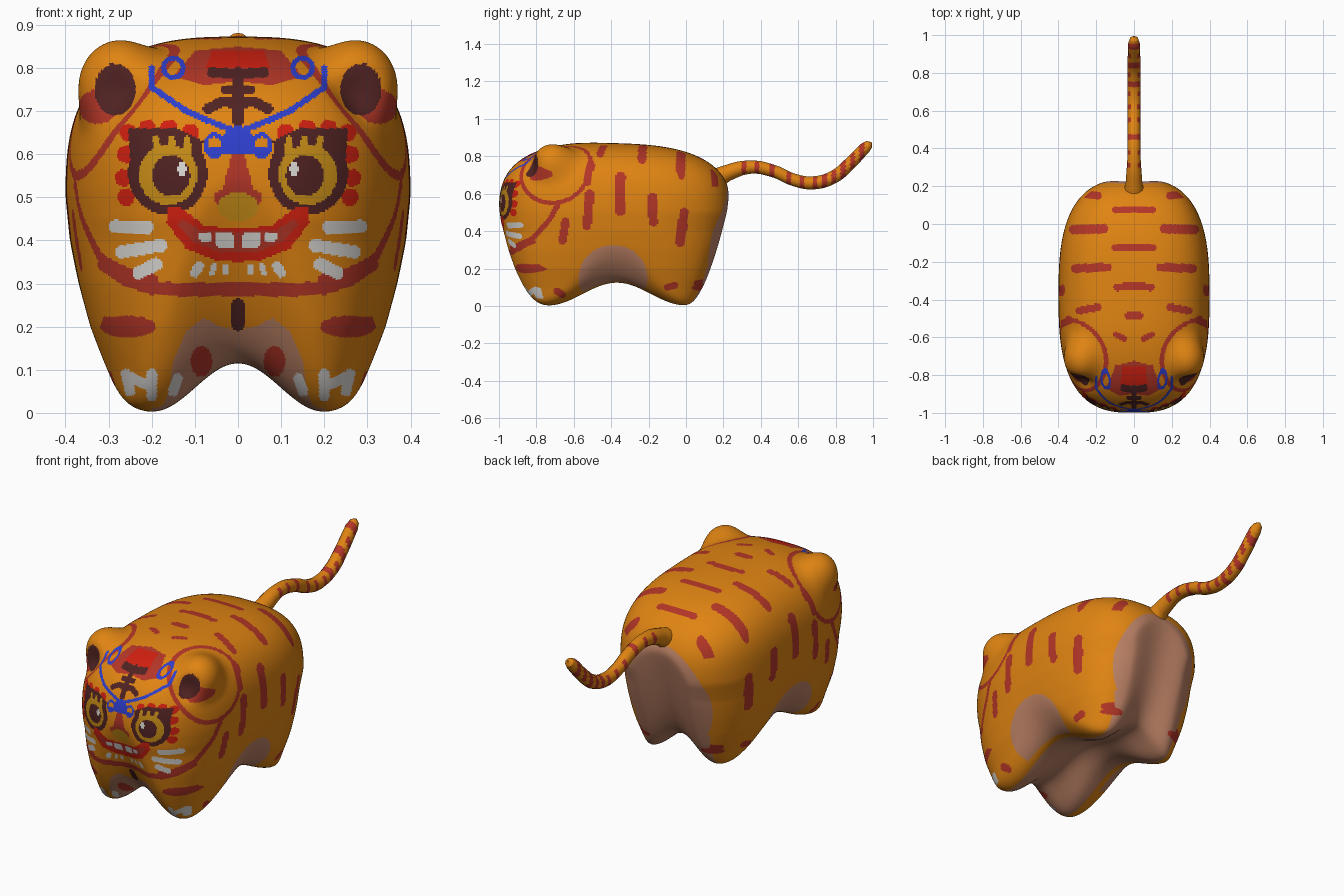
import bpy, bmesh, math
from mathutils import Matrix, Vector

if "Cube" in bpy.data.objects:
    bpy.data.objects.remove(bpy.data.objects["Cube"])

# ---------- colours ----------
COLOURS = dict(orange=(.74, .23, .006), stripe_red=(.45, .036, .02), bright_red=(.63, .014, .005),
               dark_brown=(.08, .016, .016), blue=(.027, .048, .6), white=(.72, .7, .67),
               skin=(.5, .22, .13), gold=(.56, .26, .008))
NAMES = list(COLOURS)
ORANGE, STRIPE, RED, DARK, BLUE, WHITE, SKIN, GOLD = range(len(NAMES))
materials = []
for name, rgb in COLOURS.items():
    mat = bpy.data.materials.new(name)
    mat.use_nodes = True
    mat.diffuse_color = (*rgb, 1)
    bsdf = mat.node_tree.nodes["Principled BSDF"]
    bsdf.inputs["Base Color"].default_value = (*rgb, 1)
    bsdf.inputs["Roughness"].default_value = .6
    materials.append(mat)


# ---------- paint shapes, measured in hundredths ----------
def pairs(values):
    return [(values[i] / 100, values[i + 1] / 100) for i in range(0, len(values), 2)]


def stroke(radius, *values):
    """Round brush stroke along a line of points."""
    pts, limit = pairs(values), (radius / 100) ** 2

    def test(u, v):
        for (ax, ay), (bx, by) in zip(pts, pts[1:]):
            dx, dy = bx - ax, by - ay
            t = ((u - ax) * dx + (v - ay) * dy) / (dx * dx + dy * dy)
            t = min(1, max(0, t))
            if (u - ax - t * dx) ** 2 + (v - ay - t * dy) ** 2 < limit:
                return True
        return False
    return test


def oval(cu, cv, ru, rv, hole=0):
    """Filled ellipse, or a ring when hole is a fraction of the radius."""
    def test(u, v):
        d = ((u * 100 - cu) / ru) ** 2 + ((v * 100 - cv) / rv) ** 2
        return hole * hole <= d < 1
    return test


def patch(*values):
    """Filled polygon."""
    pts = pairs(values)

    def test(u, v):
        inside = False
        for (ax, ay), (bx, by) in zip(pts, pts[1:] + pts[:1]):
            if (ay > v) != (by > v) and u < (bx - ax) * (v - ay) / (by - ay) + ax:
                inside = not inside
        return inside
    return test


# Each set is mirrored left to right; later shapes cover earlier ones
chest = [(SKIN, patch(-1, 0, -1, 19, 4, 20, 8, 22, 12, 19, 15, 12, 16, 5, 18, 0)),
         (STRIPE, oval(8.5, 12, 2.5, 3.6)), (STRIPE, oval(25.5, 20, 6.5, 2.5)),
         (DARK, stroke(1.5, 0, 20.5, 0, 25)),
         (WHITE, stroke(1.3, 20, 4, 20, 9)), (WHITE, stroke(1.2, 25, 5, 26, 9)),
         (WHITE, stroke(1.2, 15, 5, 14, 8)),
         (STRIPE, stroke(1.6, 0, 28.8, 12, 28.5, 20, 29, 26, 31, 31, 34.5))]
ears = [(STRIPE, oval(32.5, 71, 4.5, 4)), (DARK, oval(28.5, 75, 4.8, 6))]
forehead = [(STRIPE, patch(-1, 85, 10, 84, 15, 78, 8, 76, -1, 77)), (RED, patch(-1, 84, 6, 84, 7.5, 80, -1, 80)),
            (DARK, stroke(1.2, 0, 66, 0, 79)), (DARK, stroke(1.2, 0, 78.5, 6, 79)),
            (DARK, stroke(1, 0, 75, 3, 75)), (DARK, stroke(1.2, 0, 72, 4, 72, 7, 70.5)),
            (BLUE, stroke(.7, 20, 80, 20, 75.5, 12, 70, 5, 67, 0, 65)),
            (BLUE, oval(15, 80, 2.8, 2.8, .6)), (BLUE, oval(0, 63.5, 3.5, 3)),
            (BLUE, oval(5.5, 62, 2.5, 3, .65)), (BLUE, stroke(.8, 0, 61, 7, 61))]
eyes = [(RED, oval(u, v, 2, 2)) for u, v in
        ((26, 50), (26.5, 54.5), (26, 60), (25.5, 65), (21, 66), (16, 66), (11, 65))]
eyes += [(DARK, oval(16.3, 55.5, 9.2, 9.5)), (DARK, patch(9, 59, 8, 63, 14, 66, 25.5, 66, 25, 59)),
         (GOLD, oval(16.2, 55.2, 6.8, 7))]
eyes += [(GOLD, stroke(.8, u, 60, u * 1.03, 63.5)) for u in (11.5, 15, 18.5)]
eyes += [(DARK, oval(15.5, 55, 4.4, 4.8)), (WHITE, oval(13, 56.5, 1, 1.7))]
muzzle = [(STRIPE, patch(-1, 60, 1.5, 60, 4, 50, -1, 50)), (STRIPE, oval(4, 50, 1.6, 1.6)),
          (GOLD, oval(0, 47.8, 4.8, 3.3)),
          (RED, patch(-1, 42.5, 8, 43.5, 13, 47.5, 16.5, 47.5, 16.5, 44, 12, 38, 5, 35.3, -1, 35)),
          (STRIPE, patch(-1, 42, 9, 42.5, 13, 45, 14, 43.5, 10, 39.5, 5, 37.5, -1, 37)),
          (WHITE, patch(.9, 41.5, 5, 42, 5, 38.5, .9, 38)), (WHITE, patch(6, 41.5, 9, 42, 9, 40, 6, 39.5))]
whiskers = [(WHITE, stroke(r, *line)) for r, line in
            ((1.5, (21, 43, 28.5, 43.3)), (1.5, (18, 38.8, 27, 37.3)), (1.5, (19, 34.5, 23, 32.5)),
             (1.1, (9, 34, 10, 32.5)), (.7, (5.5, 34, 6, 32.5)), (.6, (3, 34, 3, 32.5)))]
front_paint = chest + ears + forehead + eyes + muzzle + whiskers

side_paint = [(SKIN, oval(-39, 15, 18.5, 17.5)),
              (STRIPE, stroke(1.4, -93, 31, -82, 36, -73, 46, -68, 55))]
side_paint += [(STRIPE, stroke(r, *line)) for r, line in
               ((2.2, (-66, 35, -64.5, 45)), (2.4, (-53, 43, -51.5, 60)), (2.8, (-35, 51, -35, 69)),
                (2.5, (-17.5, 45, -18, 58)), (2.6, (-3, 34, -1, 50)), (2.2, (-53, 66, -51, 76)),
                (1.8, (-87, 20.5, -79, 20.5)), (1.8, (-69, 8, -66, 6)), (1.8, (6, 12, 13, 13)),
                (1.8, (-10, 10, -6, 11)))]
side_paint += [(WHITE, stroke(1.6, -84, 6, -82, 8))]

top_paint = [(STRIPE, stroke(r, *line)) for r, line in
             ((2, (19, -44, 29, -46)), (2.3, (14, -23, 31, -23.5)), (2.5, (16, -2.5, 32, -3)),
              (2, (19, 15, 29, 16)), (1.7, (0, 7.5, 10, 7.5)), (1.8, (0, -12, 10, -12.5)),
              (2, (0, -33, 9, -33.5)), (1.7, (0, -48.5, 3.5, -48.5)), (1.5, (5, -61, 9.5, -58.5)))]
rear_paint = [(SKIN, oval(0, 37, 25, 30)), (SKIN, patch(-1, 0, 17, 0, 22, 20, -1, 25)),
              (STRIPE, oval(20, 10, 5, 1.8))]


# ---------- body shape as a soft field, negative inside ----------
def along(z, *table):
    pts = pairs(table)
    for (za, a), (zb, b) in zip(pts, pts[1:]):
        if z <= zb:
            return a + (b - a) * max(0, z - za) / (zb - za)
    return pts[-1][1]


def soft_min(a, b, k):
    h = max(k - abs(a - b), 0) / k
    return min(a, b) - h * h * k / 4


def underside(x, y):
    across = .115 * math.cos(math.pi * x / .4) ** 2 if x < .2 else 0
    length = .125 * math.cos(math.pi * (y + .37) / .74) ** 2 if abs(y + .37) < .37 else 0
    flare = 6 * max(0, x - .2) ** 2 + 6 * max(0, -.74 - y) ** 2 + 10 * max(0, y) ** 2
    return math.hypot(across, length) + flare


def field(p):
    x, y, z = abs(p.x), p.y, p.z
    width = along(z, 0, 28, 10, 31, 20, 34.5, 30, 37, 40, 39, 50, 40)
    front = along(z, 0, -85, 10, -89, 20, -93, 30, -96, 45, -99.5, 52, -100)
    back = along(z, 0, 5, 5, 8, 14, 12, 25, 16, 38, 20.5, 50, 24)
    n = 2.8 + 3.5 * max(0, .4 - z)
    height = .377 - .03 * max(0, y + .6)
    hull = (x / width) ** n + (abs(2 * y - front - back) / (back - front)) ** n
    hull += (max(0, z - .5) / height) ** 2.8 - 1
    hull = -soft_min(-hull, 7 * (z - underside(x, y)), .15)
    ear = ((x - .272) / .1) ** 2 + ((y + .71) / .115) ** 2 + ((z - .755) / .112) ** 2 - 1
    hollow = (x - .285) ** 2 + (y + .84) ** 2 + (z - .75) ** 2
    return soft_min(hull, ear * .35, .35) + .25 * math.exp(-hollow / .0025)


# ---------- body: gridded box pushed out to the field surface ----------
NX, NY, NZ = 40, 28, 40
bm = bmesh.new()
for sign in (-1, 1):
    for axis, turn, u, v in (("Z", Matrix(), NX, NY), ("Y", Matrix.Rotation(math.pi / 2, 4, "X"), NX, NZ),
                             ("X", Matrix.Rotation(math.pi / 2, 4, "Y"), NZ, NY)):
        offset = Vector([sign * (axis == a) for a in "XYZ"])
        bmesh.ops.create_grid(bm, x_segments=u, y_segments=v, size=1,
                              matrix=Matrix.Translation(offset) @ turn)
bmesh.ops.remove_doubles(bm, verts=bm.verts, dist=.001)
bmesh.ops.recalc_face_normals(bm, faces=bm.faces)
centre = Vector((0, -.38, .45))
for vert in bm.verts:
    ray = Vector((vert.co.x * .4, vert.co.y * .62, vert.co.z * .45))
    low, high = .4, 1.5
    for _ in range(15):
        mid = (low + high) / 2
        if field(centre + ray * mid) < 0:
            low = mid
        else:
            high = mid
    vert.co = centre + ray * low
mesh = bpy.data.meshes.new("body")
bm.to_mesh(mesh)
bm.free()
body = bpy.data.objects.new("body", mesh)
bpy.context.collection.objects.link(body)
bpy.context.view_layer.objects.active = body
body.modifiers.new("smooth", "SUBSURF").levels = 2
bpy.ops.object.modifier_apply(modifier="smooth")


# ---------- paint the body by face position and direction ----------
def pick(paint, u, v, colour):
    for index, test in paint:
        if test(u, v):
            colour = index
    return colour


def body_colour(c, n):
    x, y, z = abs(c.x), c.y, c.z
    colour = ORANGE
    if n.z < -.2 and z < .3 and x < .2 and y > -.78:
        colour = SKIN
    if abs((c - Vector((math.copysign(.31, c.x), -.7, .735))).length - .195) < .011:
        colour = STRIPE
    if abs(n.x) > .35 and x > .18:
        colour = pick(side_paint, y, z, colour)
    if n.z > .3 and z > .6:
        colour = pick(top_paint, x, y, colour)
    if y < -.6 and n.y < -.12:
        colour = pick(front_paint, x, z, colour)
    if y > 0 and n.y > .2:
        colour = pick(rear_paint, x, z, colour)
    return colour


def finish(obj, rule):
    for mat in materials:
        obj.data.materials.append(mat)
    for face in obj.data.polygons:
        face.material_index = rule(face.center, face.normal)
        face.use_smooth = True


finish(body, body_colour)

# ---------- tail: tapered tube along a wavy path ----------
curve = bpy.data.curves.new("tail_path", "CURVE")
curve.dimensions = "3D"
curve.bevel_depth, curve.bevel_resolution, curve.resolution_u = .035, 4, 24
curve.use_fill_caps = True
path = [(.15, .67, 1.7), (.22, .71, 1.25), (.35, .742, 1), (.47, .72, .95), (.58, .673, .95), (.68, .658, 1),
        (.79, .69, 1), (.88, .765, .95), (.955, .842, .9), (.98, .864, .65), (.992, .874, .1)]
spline = curve.splines.new("BEZIER")
spline.bezier_points.add(len(path) - 1)
for point, (y, z, radius) in zip(spline.bezier_points, path):
    point.co, point.radius = (0, y, z), radius
    point.handle_left_type = point.handle_right_type = "AUTO"
tube = bpy.data.objects.new("tail_path", curve)
bpy.context.collection.objects.link(tube)
bpy.context.view_layer.update()
tail_mesh = bpy.data.meshes.new_from_object(tube.evaluated_get(bpy.context.evaluated_depsgraph_get()))
bpy.data.objects.remove(tube)
tail = bpy.data.objects.new("tail", tail_mesh)
bpy.context.collection.objects.link(tail)


def tail_colour(c, n):
    if any(abs(c.y - y) < .015 for y in (.46, .74, .84, .94)):
        return STRIPE
    sides = abs(c.x) > .012 and any(abs(c.y - y) < .012 for y in (.31, .38, .55, .62, .69, .79, .89))
    return STRIPE if sides else ORANGE


finish(tail, tail_colour)
